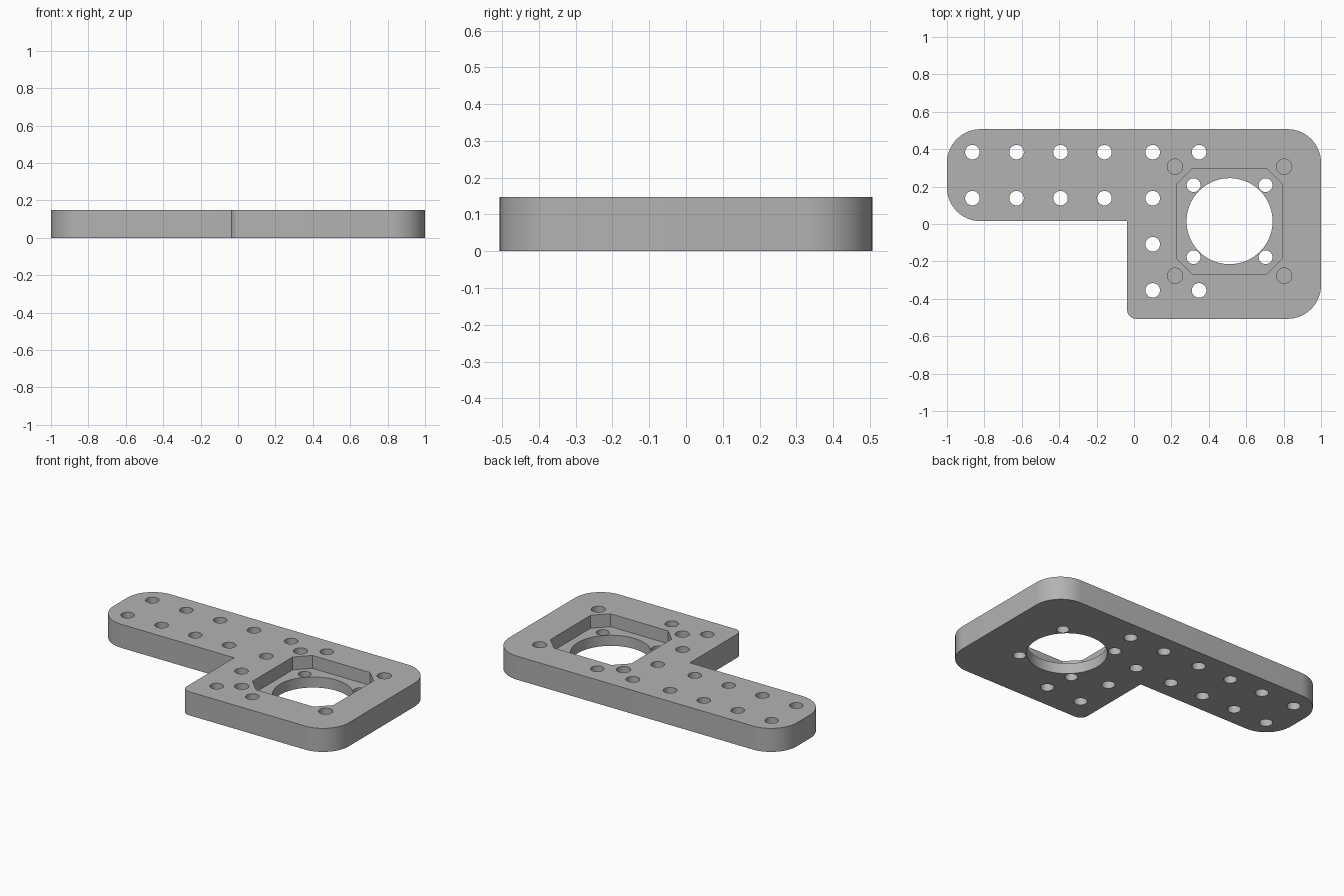
import bpy, bmesh, math
from mathutils import Vector

cube = bpy.data.objects.get("Cube")
if cube:
    bpy.data.objects.remove(cube, do_unlink=True)

THICK = 0.148
FLOOR = 0.067           # floor height of the square recess
CENTRE = (0.511, 0.015)  # middle of the mount

metal = bpy.data.materials.new("plain grey")
metal.use_nodes = True
grey = (0.45, 0.45, 0.45, 1)
metal.diffuse_color = grey
metal.node_tree.nodes["Principled BSDF"].inputs["Base Color"].default_value = grey


def rounded(corners, steps=14):
    """Outline from (x, y, radius) corners, with arcs at the rounded ones."""
    points = []
    for i, (x, y, r) in enumerate(corners):
        p = Vector((x, y))
        if r == 0:
            points.append(p)
            continue
        a = (Vector(corners[i - 1][:2]) - p).normalized()
        b = (Vector(corners[(i + 1) % len(corners)][:2]) - p).normalized()
        for k in range(steps + 1):
            t = k / steps * math.pi / 2
            points.append(p + r * (a * (1 - math.sin(t)) + b * (1 - math.cos(t))))
    return points


def circle(x, y, r, n):
    return [(x + r * math.cos(math.tau * k / n), y + r * math.sin(math.tau * k / n))
            for k in range(n)]


def prism(name, outlines, z0, z1):
    """Solid object made by extruding flat outlines from z0 to z1."""
    bm = bmesh.new()
    for outline in outlines:
        low = [bm.verts.new((x, y, z0)) for x, y in outline]
        high = [bm.verts.new((x, y, z1)) for x, y in outline]
        bm.faces.new(low[::-1])
        bm.faces.new(high)
        for i in range(len(low)):
            bm.faces.new((low[i - 1], low[i], high[i], high[i - 1]))
    bmesh.ops.recalc_face_normals(bm, faces=bm.faces[:])
    mesh = bpy.data.meshes.new(name)
    bm.to_mesh(mesh)
    bm.free()
    mesh.materials.append(metal)
    obj = bpy.data.objects.new(name, mesh)
    bpy.context.collection.objects.link(obj)
    return obj


def cut(target, name, outlines, z0, z1=THICK + 0.1):
    cutter = prism(name, outlines, z0, z1)
    cutter.hide_render = True
    mod = target.modifiers.new(name, 'BOOLEAN')
    mod.operation = 'DIFFERENCE'
    mod.solver = 'EXACT'
    mod.object = cutter
    bpy.context.view_layer.objects.active = target
    bpy.ops.object.modifier_apply(modifier=mod.name)
    bpy.data.objects.remove(cutter, do_unlink=True)


def square_of_holes(spread, r):
    return [circle(CENTRE[0] + sx * spread, CENTRE[1] + sy * spread, r, 32)
            for sx in (-1, 1) for sy in (-1, 1)]


# Plate with a long arm on its right
plate = prism("mounting_plate", [rounded([
    (-0.037, -0.507, 0.05), (1, -0.507, 0.18), (1, 0.507, 0.18),
    (-1, 0.507, 0.18), (-1, 0.015, 0.18), (-0.037, 0.015, 0)])], 0, THICK)

# Square recess with clipped corners
h, c = 0.281, 0.2
recess = [(CENTRE[0] + x, CENTRE[1] + y) for x, y in
          [(h, -c), (h, c), (c, h), (-c, h), (-h, c), (-h, -c), (-c, -h), (c, -h)]]
cut(plate, "recess", [recess], FLOOR)

# Large bore and its four bolt holes
cut(plate, "bore", [circle(*CENTRE, 0.23, 72)], -0.1)
cut(plate, "bolt_holes", square_of_holes(0.1925, 0.037), -0.1)

# Blind holes around the recess
cut(plate, "blind_holes", square_of_holes(0.2915, 0.041), 0.05)

# Through holes: two rows on the arm, a column and two extras on the plate
rows = [0.384, 0.138, -0.108, -0.355]
spots = [(x, y) for x in (-0.864, -0.628, -0.393, -0.158) for y in rows[:2]]
spots += [(0.1, y) for y in rows] + [(0.348, rows[0]), (0.348, rows[-1])]
cut(plate, "through_holes", [circle(x, y, 0.039, 32) for x, y in spots], -0.1)

bpy.ops.object.select_all(action='DESELECT')
plate.select_set(True)
bpy.context.view_layer.objects.active = plate
bpy.ops.object.shade_smooth_by_angle(angle=math.radians(30))
